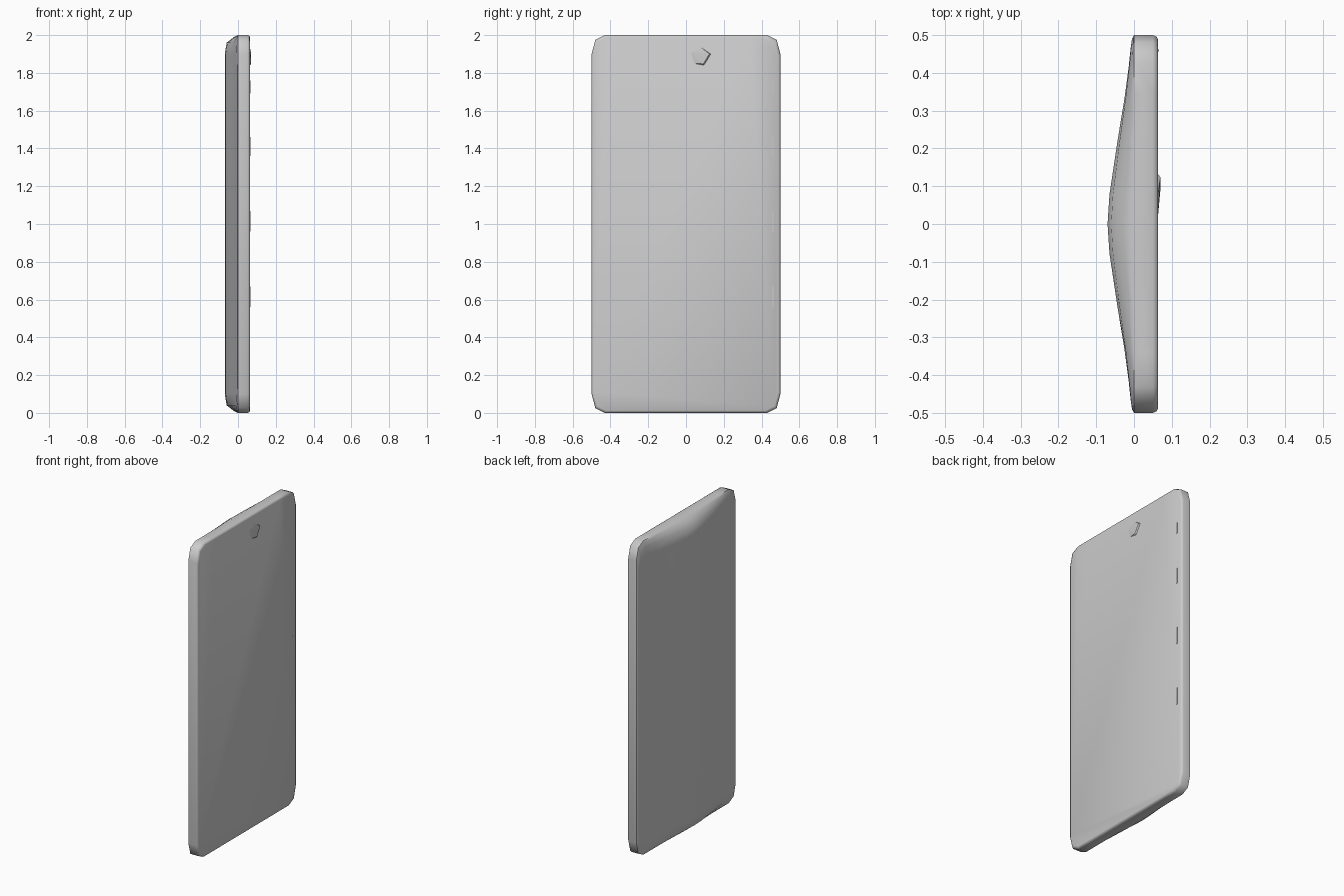
import bpy
import bmesh
import math

cube = bpy.data.objects.get("Cube")
if cube:
    bpy.data.objects.remove(cube, do_unlink=True)

grey = bpy.data.materials.new("plain_grey")
grey.use_nodes = True
grey.diffuse_color = (0.6, 0.6, 0.6, 1)
grey.node_tree.nodes["Principled BSDF"].inputs["Base Color"].default_value = (0.6, 0.6, 0.6, 1)


def add_object(name, bm):
    bmesh.ops.recalc_face_normals(bm, faces=bm.faces)
    mesh = bpy.data.meshes.new(name)
    bm.to_mesh(mesh)
    bm.free()
    mesh.materials.append(grey)
    obj = bpy.data.objects.new(name, mesh)
    bpy.context.collection.objects.link(obj)
    return obj


# Half of the rounded outline: (y, half height, depth of the back bulge)
half = [(0.08, 1.0, 0.065), (0.225, 1.0, 0.044), (0.345, 1.0, 0.025),
        (0.43, 1.0, 0.014), (0.48, 0.975, 0.009), (0.5, 0.9, 0.006)]
stations = [(-y, h, b) for y, h, b in reversed(half)] + [(0, 1.0, 0.07)] + half

# Rings from the flat face to the bulged back: (x, side inset, end inset, bulge share)
rings = [(0.064, 0.012, 0.012, 0), (0.06, 0.004, 0.004, 0), (0.05, 0, 0, 0), (0, 0, 0, 0),
         (0, 0.003, 0.01, 0.3), (0, 0.009, 0.04, 0.86), (0, 0.016, 0.1, 1)]

bm = bmesh.new()
loops = []
for x, side, end, share in rings:
    loop = []
    for sign, row in ((1, stations), (-1, stations[::-1])):
        for y, h, bulge in row:
            loop.append(bm.verts.new((x - bulge * share, y * (1 - 2 * side), 1 + sign * h * (1 - end))))
    loops.append(loop)

count = len(loops[0])
for a, b in zip(loops, loops[1:]):
    for i in range(count):
        j = (i + 1) % count
        bm.faces.new((a[i], a[j], b[j], b[i]))
bm.faces.new(loops[0])
back = loops[-1]
for i in range(len(stations) - 1):
    bm.faces.new((back[i], back[i + 1], back[count - 2 - i], back[count - 1 - i]))
body = add_object("body", bm)

# Small raised wedge near the top of the flat face
bm = bmesh.new()
rim = [bm.verts.new((0.0635, y, z)) for y, z in ((0.02, 1.91), (0.08, 1.935), (0.132, 1.9), (0.095, 1.84), (0.04, 1.85))]
peak = [bm.verts.new((0.07, y, z)) for y, z in ((0.124, 1.9), (0.092, 1.848))]
for face in ((rim[0], rim[1], peak[0]), (rim[1], rim[2], peak[0]), (rim[2], rim[3], peak[1], peak[0]),
             (rim[3], rim[4], peak[1]), (rim[4], rim[0], peak[1]), (rim[0], peak[0], peak[1])):
    bm.faces.new(face)
wedge = add_object("camera_wedge", bm)

# Thin ridges along one long edge of the flat face
for number, (low, high) in enumerate(((1.69, 1.76), (1.36, 1.46), (0.96, 1.07), (0.56, 0.67)), 1):
    bm = bmesh.new()
    bmesh.ops.create_cube(bm, size=1)
    bmesh.ops.scale(bm, vec=(0.006, 0.006, high - low), verts=bm.verts)
    bmesh.ops.translate(bm, vec=(0.063, 0.459, (low + high) / 2), verts=bm.verts)
    add_object(f"edge_ridge_{number}", bm)

# Soft shading on the body
bpy.ops.object.select_all(action="DESELECT")
body.select_set(True)
bpy.context.view_layer.objects.active = body
bpy.ops.object.shade_smooth_by_angle(angle=math.radians(50))
